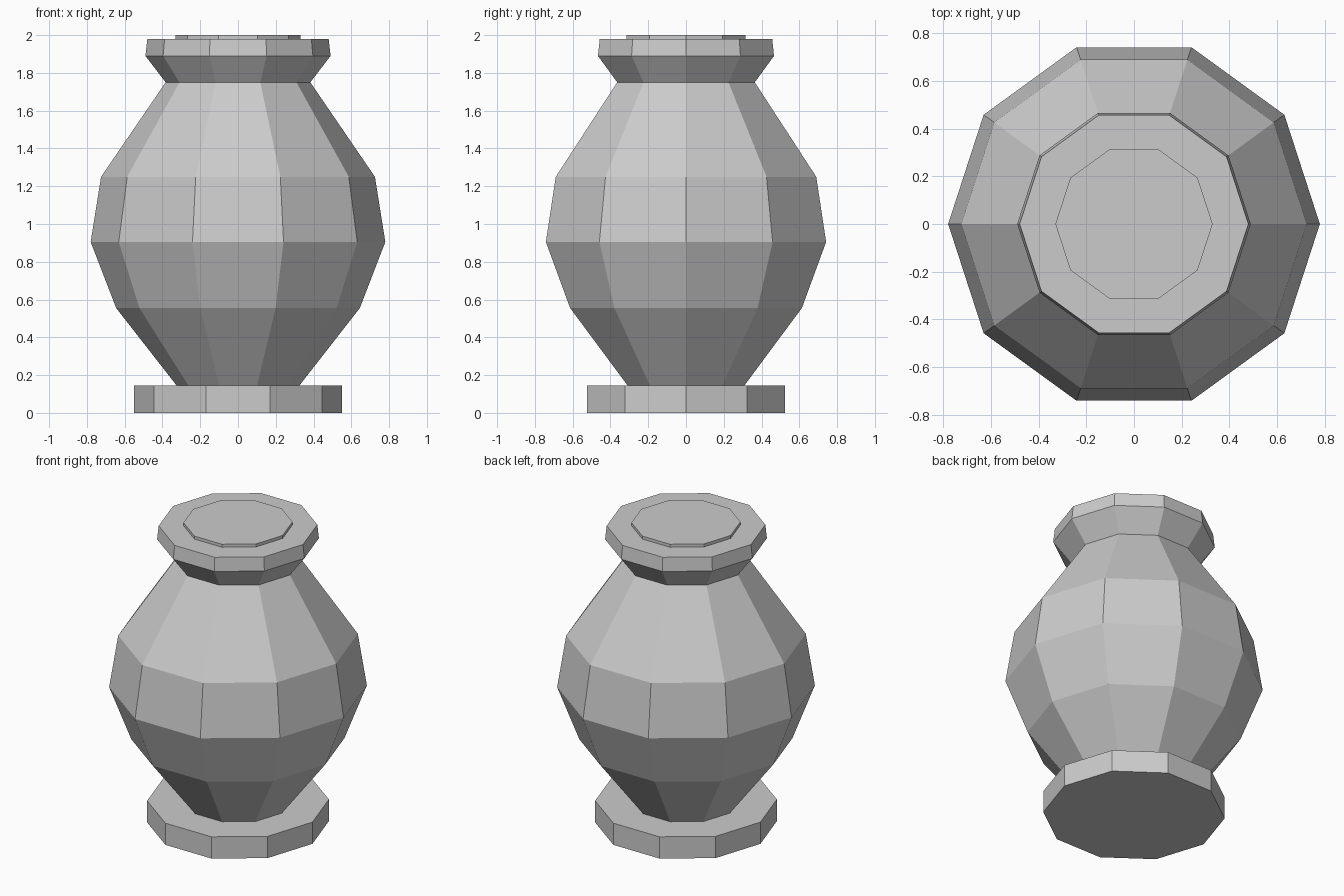
import bpy
import bmesh
from math import cos, sin, tau

SIDES = 10

cube = bpy.data.objects.get("Cube")
if cube:
    bpy.data.objects.remove(cube, do_unlink=True)

# Single stone colour
stone = bpy.data.materials.new("grey stone")
stone.use_nodes = True
grey = (0.6, 0.6, 0.6, 1.0)
stone.diffuse_color = grey
stone.node_tree.nodes["Principled BSDF"].inputs["Base Color"].default_value = grey


def turned_part(name, profile):
    """Ten-sided closed solid from (radius, height) pairs, bottom to top."""
    bm = bmesh.new()
    rings = [[bm.verts.new((r * cos(tau * i / SIDES), r * sin(tau * i / SIDES), z))
              for i in range(SIDES)] for r, z in profile]
    for low, high in zip(rings, rings[1:]):
        for i in range(SIDES):
            j = (i + 1) % SIDES
            bm.faces.new((low[i], low[j], high[j], high[i]))
    bm.faces.new(rings[0][::-1])
    bm.faces.new(rings[-1])
    mesh = bpy.data.meshes.new(name)
    bm.to_mesh(mesh)
    bm.free()
    mesh.materials.append(stone)
    obj = bpy.data.objects.new(name, mesh)
    bpy.context.collection.objects.link(obj)
    return obj


# Foot slab
turned_part("base", [(0.55, 0), (0.55, 0.145)])

# Bulging body, pinched neck and flared rim
turned_part("urn_body", [
    (0.325, 0.145), (0.645, 0.555), (0.78, 0.905), (0.725, 1.25),
    (0.383, 1.75), (0.49, 1.89), (0.48, 1.98),
])

# Thin raised lid
turned_part("lid", [(0.33, 1.98), (0.33, 2.0)])
